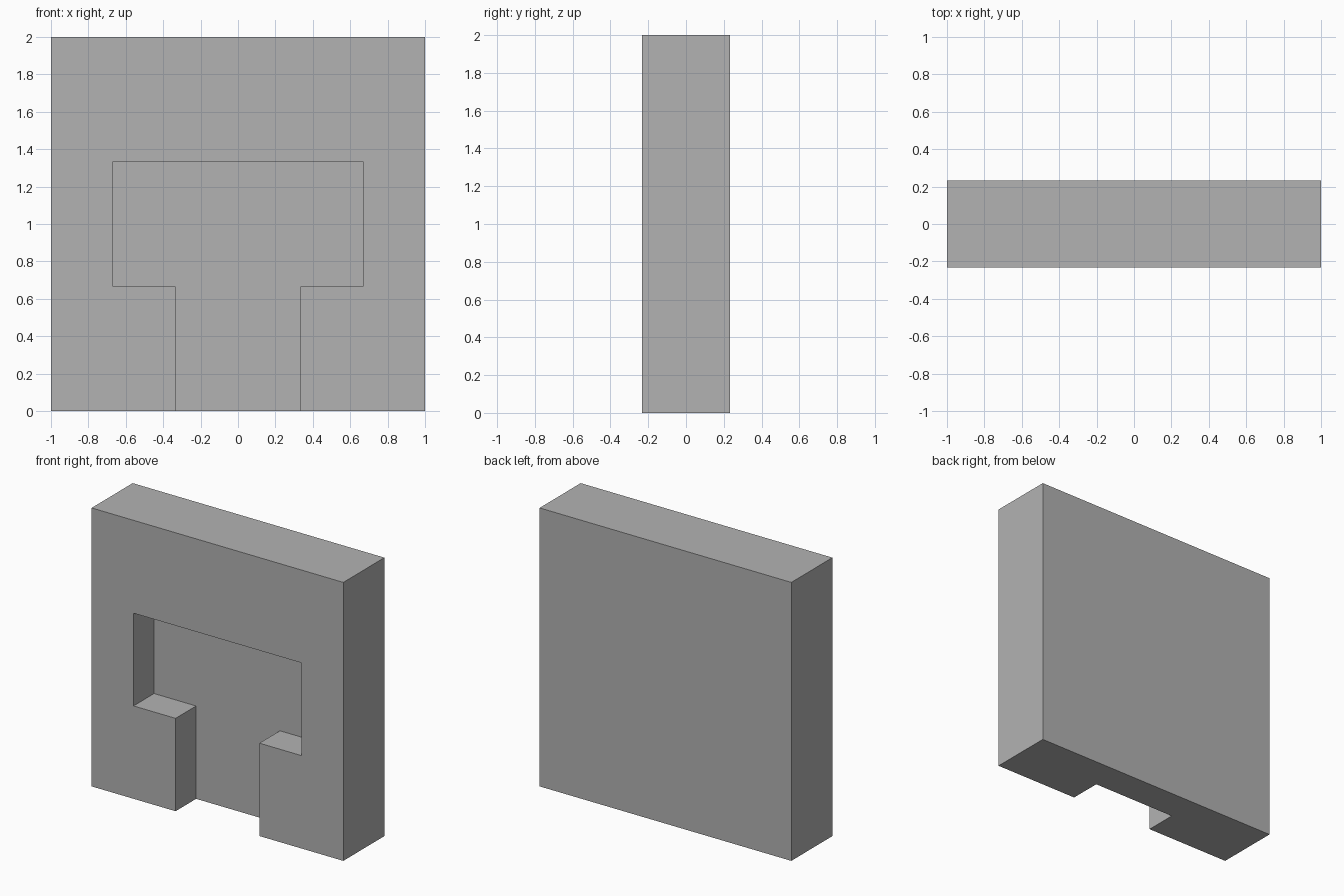
import bpy
import bmesh
from mathutils import Vector

cube = bpy.data.objects.get("Cube")
if cube:
    bpy.data.objects.remove(cube, do_unlink=True)

HALF_DEPTH = 0.233


def extruded_profile(name, half_outline, y_front, y_back):
    """Mirror a half outline in x, then extrude it along y."""
    outline = half_outline + [(-x, z) for x, z in reversed(half_outline)]
    bm = bmesh.new()
    face = bm.faces.new([bm.verts.new((x, y_front, z)) for x, z in outline])
    result = bmesh.ops.extrude_face_region(bm, geom=[face])
    moved = [v for v in result["geom"] if isinstance(v, bmesh.types.BMVert)]
    bmesh.ops.translate(bm, verts=moved, vec=Vector((0, y_back - y_front, 0)))
    bmesh.ops.recalc_face_normals(bm, faces=bm.faces)
    mesh = bpy.data.meshes.new(name)
    bm.to_mesh(mesh)
    bm.free()
    obj = bpy.data.objects.new(name, mesh)
    bpy.context.collection.objects.link(obj)
    return obj


# Plain grey material
grey = bpy.data.materials.new("grey")
grey.use_nodes = True
colour = (0.448, 0.448, 0.448, 1)
grey.diffuse_color = colour
grey.node_tree.nodes["Principled BSDF"].inputs["Base Color"].default_value = colour

# Upright square block
block = extruded_profile("recessed_block", [(1, 0), (1, 2)], -HALF_DEPTH, HALF_DEPTH)
block.data.materials.append(grey)

# T-shaped recess, half the block deep and open at the bottom
cutter = extruded_profile(
    "recess_cutter",
    [(0.333, -0.2), (0.333, 0.667), (0.667, 0.667), (0.667, 1.333)],
    -2 * HALF_DEPTH, 0)
cutter.data.materials.append(grey)
cutter.hide_render = True

cut = block.modifiers.new("recess", "BOOLEAN")
cut.operation = "DIFFERENCE"
cut.solver = "EXACT"
cut.object = cutter

# Apply the cut and discard the cutter
bpy.context.view_layer.objects.active = block
block.select_set(True)
bpy.ops.object.modifier_apply(modifier=cut.name)
bpy.data.objects.remove(cutter, do_unlink=True)
